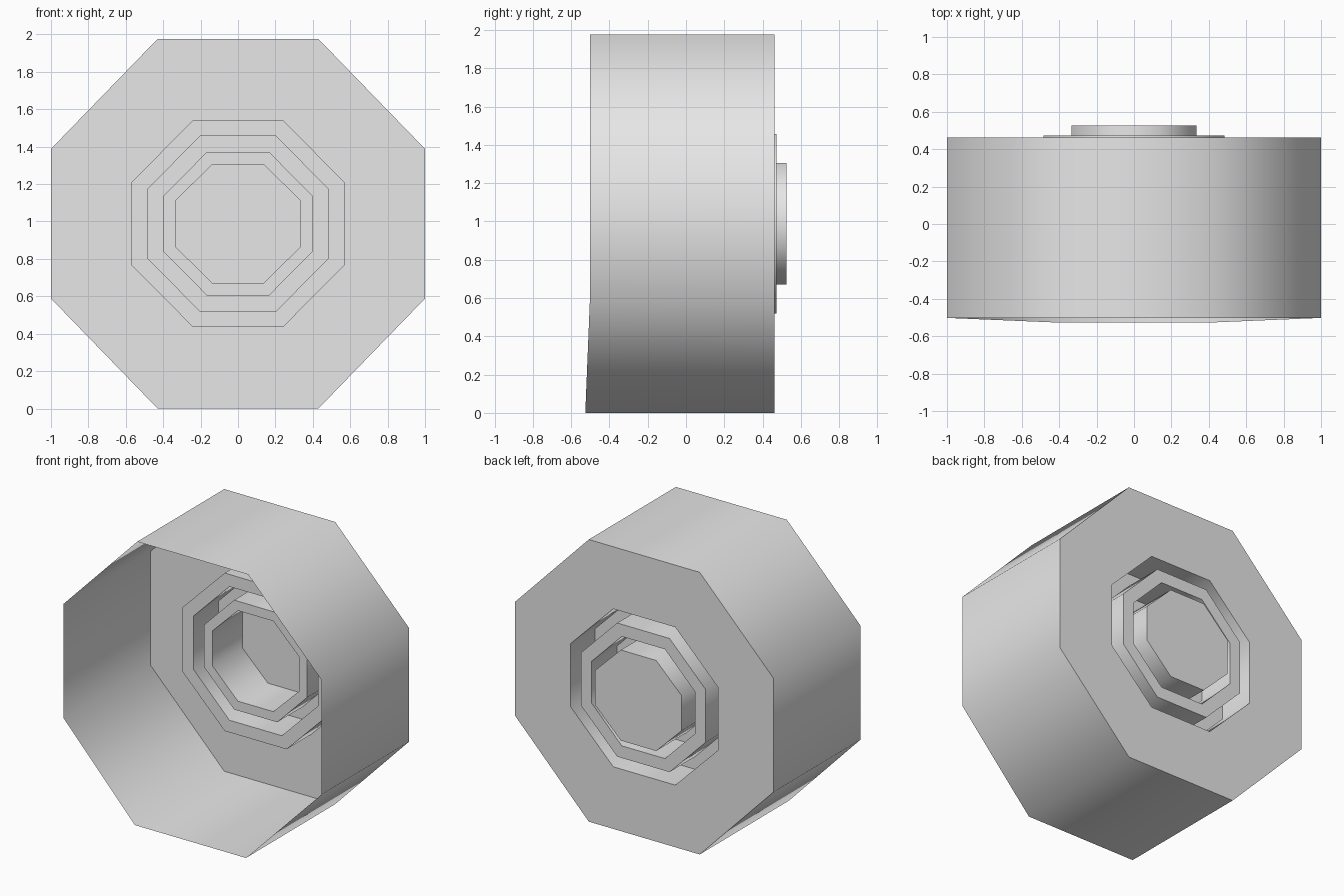
import bpy, math

cube = bpy.data.objects.get("Cube")
if cube:
    bpy.data.objects.remove(cube, do_unlink=True)

grey = bpy.data.materials.new("plain_grey")
grey.use_nodes = True
grey.diffuse_color = (0.8, 0.8, 0.8, 1)
grey.node_tree.nodes["Principled BSDF"].inputs["Base Color"].default_value = grey.diffuse_color

CENTRE_Z = 0.988


def octagon(half_w, half_h, side, top):
    """Eight (x, z) points: side and top are half lengths of the flat edges."""
    quarter = [(half_w, side), (top, half_h)]
    right = [(half_w, -side)] + quarter
    left = [(-x, z) for x, z in reversed(quarter)]
    return right + left + [(-half_w, -side), (-top, -half_h), (top, -half_h)]


def ring(shape, y):
    return [(x, y, CENTRE_Z + z) for x, z in shape]


def shell(name, rings, closed=False):
    """Skin consecutive octagonal rings, optionally closing the last one."""
    n = len(rings[0])
    verts = [p for r in rings for p in r]
    faces = []
    for k in range(len(rings) - 1):
        a, b = k * n, (k + 1) * n
        for i in range(n):
            j = (i + 1) % n
            faces.append((a + i, b + i, b + j, a + j))
    if closed:
        faces.append(tuple(reversed(range(len(verts) - n, len(verts)))))
    mesh = bpy.data.meshes.new(name)
    mesh.from_pydata(verts, [], faces)
    mesh.materials.append(grey)
    for p in mesh.polygons:
        p.use_smooth = True
    mesh.set_sharp_from_angle(angle=math.radians(60))
    mesh.update()
    obj = bpy.data.objects.new(name, mesh)
    bpy.context.collection.objects.link(obj)
    return obj


outer = octagon(1.0, 0.988, 0.4, 0.43)
hole = octagon(0.57, 0.553, 0.222, 0.24)
ring_outer = octagon(0.483, 0.468, 0.185, 0.203)
ring_inner = octagon(0.4, 0.383, 0.147, 0.167)
cap = octagon(0.335, 0.317, 0.122, 0.137)

BACK, RING_BACK, CAP_BACK, FLOOR = 0.462, 0.472, 0.526, 0.195

# Front rim: the bottom edge reaches slightly further forward
rim = [(x, -0.526 if z < 0.1 else -0.502, z) for x, y, z in ring(outer, 0)]

# Open-fronted drum with a pierced back plate
shell("drum_housing", [rim, ring(outer, BACK), ring(hole, BACK)])
# Outer groove sunk into the back plate
shell("outer_groove", [ring(hole, BACK), ring(hole, FLOOR), ring(ring_outer, FLOOR)])
# Raised collar between the grooves
shell("raised_collar", [ring(ring_outer, FLOOR), ring(ring_outer, RING_BACK),
                        ring(ring_inner, RING_BACK), ring(ring_inner, FLOOR)])
# Inner groove floor and the protruding hub
shell("centre_hub", [ring(ring_inner, FLOOR), ring(cap, FLOOR), ring(cap, CAP_BACK)], closed=True)
